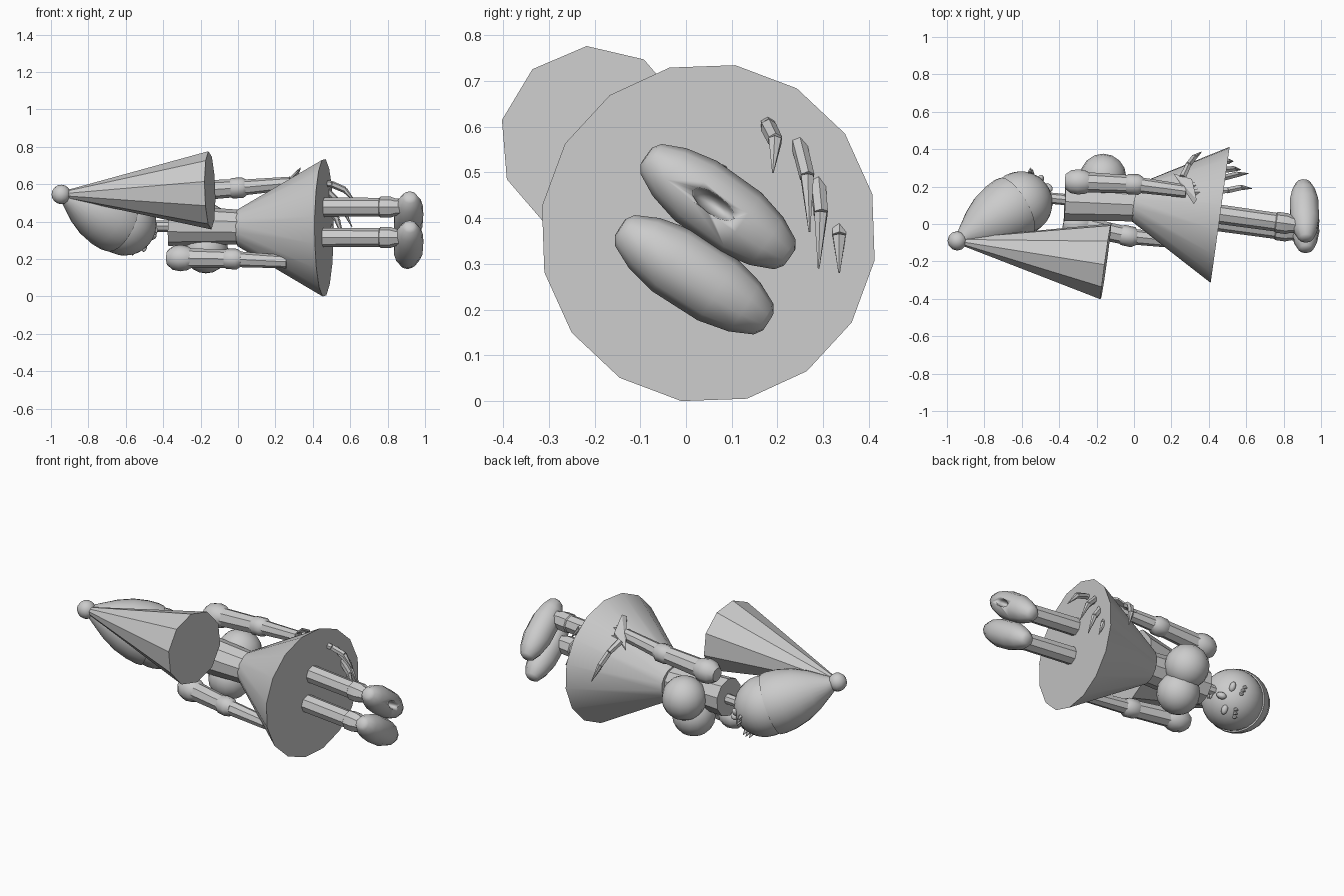
import bpy, bmesh, math
from mathutils import Vector, Matrix

if "Cube" in bpy.data.objects:
    bpy.data.objects.remove(bpy.data.objects["Cube"])

grey = bpy.data.materials.new("plain_grey")
grey.diffuse_color = (0.6, 0.6, 0.6, 1)
grey.use_nodes = True
grey.node_tree.nodes["Principled BSDF"].inputs["Base Color"].default_value = grey.diffuse_color


def finish(name, bm, smooth=35):
    bmesh.ops.recalc_face_normals(bm, faces=bm.faces)
    me = bpy.data.meshes.new(name)
    bm.to_mesh(me)
    bm.free()
    ob = bpy.data.objects.new(name, me)
    bpy.context.collection.objects.link(ob)
    me.materials.append(grey)
    if smooth:
        bpy.ops.object.select_all(action='DESELECT')
        ob.select_set(True)
        bpy.context.view_layer.objects.active = ob
        bpy.ops.object.shade_smooth_by_angle(angle=math.radians(smooth))
    return ob


def frame(axis, side=(0, 0, 1)):
    # Rotation whose z runs along axis and x lies close to side
    z = Vector(axis).normalized()
    x = Vector(side)
    x = (x - z * x.dot(z)).normalized()
    return Matrix((x, z.cross(x), z)).transposed()


def lathe(name, start, axis, profile, sides, smooth=35, turn=0.0):
    # Rings given as (distance along axis, radius)
    rot, bm, rings = frame(axis), bmesh.new(), []
    for t, r in profile:
        rings.append([bm.verts.new(Vector(start) + rot @ Vector((
            r * math.cos(turn + 2 * math.pi * k / sides),
            r * math.sin(turn + 2 * math.pi * k / sides), t))) for k in range(sides)])
    for a, b in zip(rings, rings[1:]):
        for k in range(sides):
            j = (k + 1) % sides
            bm.faces.new((a[k], a[j], b[j], b[k]))
    bm.faces.new(rings[0])
    bm.faces.new(rings[-1])
    return finish(name, bm, smooth)


def tube(name, p, q, r1, r2, sides=8):
    d = Vector(q) - Vector(p)
    return lathe(name, p, d, [(0, r1), (d.length, r2)], sides)


def ball(name, c, size, axis=(0, 0, 1), side=(1, 0, 0), seg=16, rings=10):
    bm = bmesh.new()
    bmesh.ops.create_uvsphere(bm, u_segments=seg, v_segments=rings, radius=1)
    m = Matrix.Translation(c) @ frame(axis, side).to_4x4() @ Matrix.Diagonal((*size, 1))
    bmesh.ops.transform(bm, matrix=m, verts=bm.verts)
    return finish(name, bm, 60)


body = Vector((0.99, -0.138, 0)).normalized()   # towards the feet
across = Vector((0, 0.54, 0.84))                # side to side of the figure

# Skirt and torso
lathe("skirt", (0, 0.113, 0.367), body, [(0, 0.10), (0.465, 0.372)], 16, 30, math.radians(13.3))
tube("torso", (-0.37, 0.12, 0.38), (0.05, 0.10, 0.37), 0.11, 0.09, 10)
tube("neck", (-0.47, 0.14, 0.375), (-0.36, 0.13, 0.375), 0.03, 0.03)
ball("left_chest", (-0.165, 0.252, 0.372), (0.124,) * 3)
ball("right_chest", (-0.172, 0.17, 0.243), (0.12,) * 3)

# Separate cone sharing the hood tip
tip = Vector((-0.945, -0.09, 0.545))
cone_base = Vector((-0.15, -0.20, 0.567))
d = cone_base - tip
lathe("open_cone", tip, d, [(0, 0.015), (d.length, 0.21)], 10, 20, math.radians(5))
ball("tip_ball", tip, (0.052,) * 3, seg=12, rings=8)

# Teardrop hood, head and face
look = Vector((0.345, 0.205, -0.16)).normalized()
side = (across - look * across.dot(look)).normalized()
brow_dir = side.cross(look).normalized()
R = 0.17
lathe("hood", tip, look, [(0, 0.02), (0.06, 0.06), (0.14, 0.112), (0.22, 0.15),
                          (0.3, 0.171), (0.36, 0.177), (0.39, 0.174)], 24)
head = tip + look * 0.425
ball("head", head, (R, R, R), look, side, 24, 16)


def on_face(s, u, out=0.0):
    v = side * s + brow_dir * u
    return head + v + look * (math.sqrt(R ** 2 - v.length_squared) + out)


ball("nose", on_face(0, -0.005, 0.008), (0.02, 0.03, 0.024), look, side, 10, 6)
for lip in (-0.07, -0.085):
    ball("lip", on_face(0, lip), (0.04, 0.01, 0.012), look, side, 10, 6)
for name, s in (("left", 1), ("right", -1)):
    ball(name + "_eye", on_face(0.065 * s, 0.03), (0.03, 0.018, 0.016), look, side, 10, 6)
    for k in range(3):
        p = on_face((0.045 + 0.02 * k) * s, 0.085)
        tube(name + "_lash", p, p + look * 0.022 + brow_dir * 0.025, 0.012, 0.001, 5)

# Arms: shoulder, elbow and wrist points
arms = {"left": ((-0.297, 0.225, 0.56), (0.0, 0.212, 0.58), (0.28, 0.175, 0.605)),
        "right": ((-0.308, -0.005, 0.205), (-0.03, -0.065, 0.20), (0.26, -0.097, 0.185))}
for name, (sh, el, wr) in arms.items():
    sh, el, wr = Vector(sh), Vector(el), Vector(wr)
    along = (el - sh).normalized()
    lathe(name + "_shoulder", sh - along * 0.07, along, [(0, 0.04), (0.03, 0.064),
          (0.07, 0.071), (0.11, 0.064), (0.14, 0.045)], 10, 50)
    tube(name + "_upper_arm", sh, el, 0.055, 0.048)
    lathe(name + "_elbow", el - along * 0.05, along, [(0, 0.042), (0.02, 0.055),
          (0.075, 0.055), (0.1, 0.038)], 8, 50)
    tube(name + "_forearm", el, wr, 0.043, 0.035)

# Hand: thin palm and clawed fingers passing through the skirt
bm = bmesh.new()
for lift in (0, 0.012):
    for x, y, z in ((0.21, 0.27, 0.56), (0.32, 0.105, 0.665), (0.335, 0.13, 0.68), (0.31, 0.24, 0.62)):
        bm.verts.new((x, y, z + lift))
bmesh.ops.convex_hull(bm, input=bm.verts)
finish("left_palm", bm, 0)
fingers = [((0.31, 0.17, 0.63), (0.50, 0.18, 0.60), (0.57, 0.195, 0.57), (0.63, 0.19, 0.50)),
           ((0.30, 0.20, 0.60), (0.47, 0.245, 0.57), (0.55, 0.265, 0.49), (0.61, 0.27, 0.37)),
           ((0.40, 0.25, 0.52), (0.48, 0.288, 0.48), (0.53, 0.295, 0.41), (0.57, 0.29, 0.29)),
           ((0.43, 0.30, 0.44), (0.47, 0.333, 0.40), (0.50, 0.335, 0.36), (0.53, 0.335, 0.28)),
           ((0.26, 0.25, 0.60), (0.29, 0.315, 0.55), (0.32, 0.355, 0.48), (0.36, 0.385, 0.38))]
for path in fingers:
    for k, (a, b) in enumerate(zip(path, path[1:])):
        tube("left_finger", a, b, 0.020 - 0.002 * k, 0.002 if k == 2 else 0.017, 6)

# Legs with ankle collars, and long blunt feet
legs = {"left": ((0.40, 0.06, 0.477), (0.07, 0.425), (-0.04, 0.80, -0.57)),
        "right": ((0.40, 0.02, 0.315), (0.018, 0.276), (-0.04, 0.83, -0.53))}
for name, (top, (fy, fz), toe) in legs.items():
    lathe(name + "_leg", top, body, [(0, 0.052), (0.36, 0.05), (0.365, 0.056), (0.42, 0.056),
                                    (0.45, 0.045), (0.48, 0.045)], 8)
    foot = lathe(name + "_foot", (0.912, fy, fz), toe,
                 [(-0.192, 0.022), (-0.18, 0.04), (-0.13, 0.064), (-0.06, 0.08), (0.06, 0.08),
                  (0.13, 0.064), (0.18, 0.04), (0.192, 0.022)], 10, 40)
    if name == "left":
        # Shallow oval hollow in the sole
        cutter = ball("sole_cutter", (0.99, 0.06, 0.43), (0.055, 0.022, 0.06), (1, 0, 0), toe, 12, 8)
        cutter.hide_render = True
        cutter.hide_viewport = True
        cut = foot.modifiers.new("hollow", 'BOOLEAN')
        cut.operation = 'DIFFERENCE'
        cut.object = cutter
